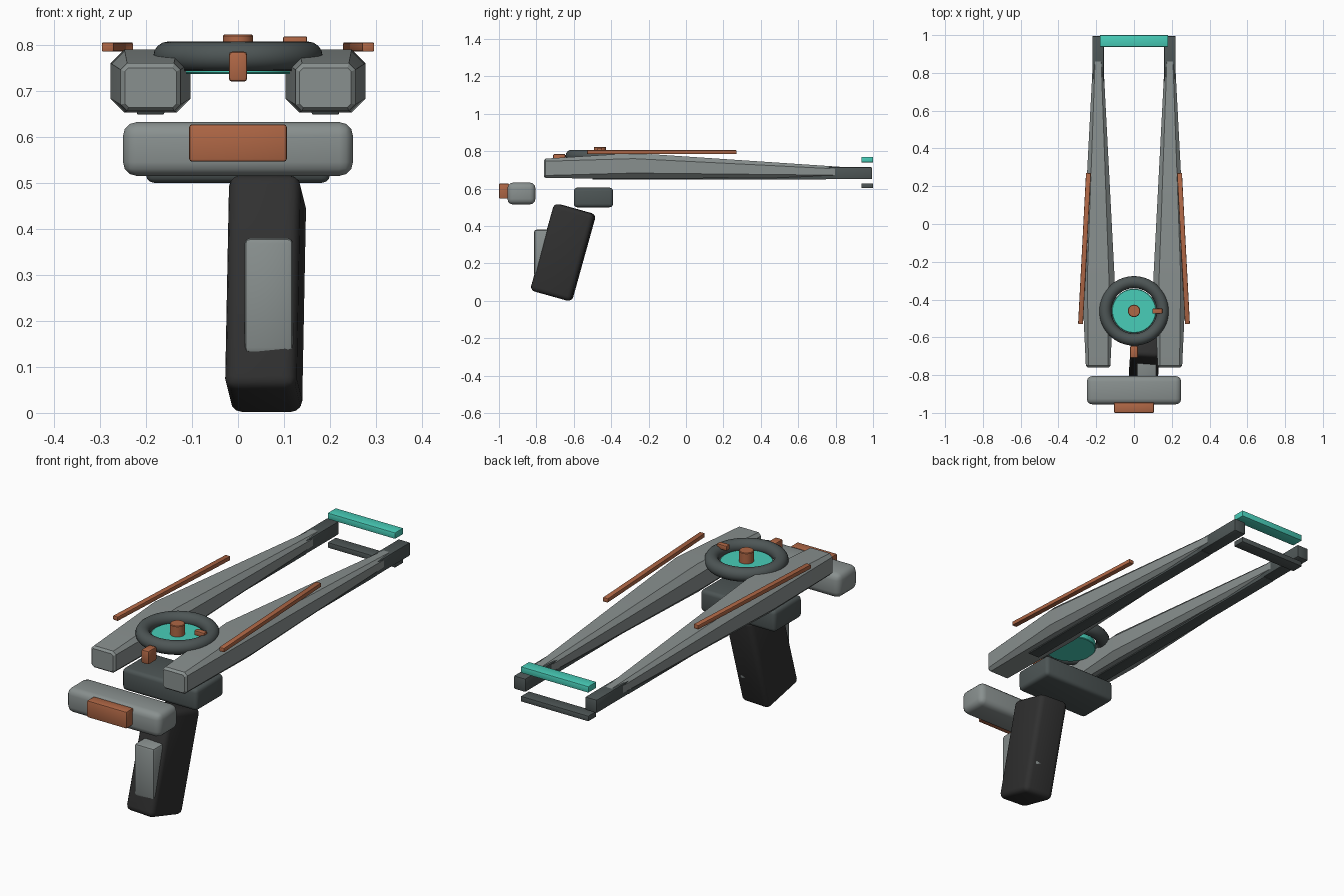
import bpy
import bmesh
from math import radians, atan2
from mathutils import Matrix, Vector

default = bpy.data.objects.get("Cube")
if default:
    bpy.data.objects.remove(default, do_unlink=True)


def material(name, rgb):
    mat = bpy.data.materials.new(name)
    mat.use_nodes = True
    mat.diffuse_color = (*rgb, 1)
    mat.node_tree.nodes["Principled BSDF"].inputs["Base Color"].default_value = (*rgb, 1)
    return mat


GREY = material("light grey", (0.25, 0.28, 0.275))
SLATE = material("dark slate", (0.075, 0.092, 0.092))
BLACK = material("black rubber", (0.03, 0.03, 0.03))
COPPER = material("copper", (0.43, 0.135, 0.06))
TEAL = material("teal", (0.065, 0.61, 0.48))


def finish(bm, name, mat, bevel=0.0, segments=3):
    """Bevel the sharp edges, then turn the bmesh into a smooth-shaded object."""
    bmesh.ops.recalc_face_normals(bm, faces=bm.faces)
    if bevel:
        sharp = [e for e in bm.edges if e.calc_face_angle(0) > radians(30)]
        bmesh.ops.bevel(bm, geom=sharp, offset=bevel, segments=segments,
                        profile=0.5, affect='EDGES', clamp_overlap=True)
    mesh = bpy.data.meshes.new(name)
    bm.to_mesh(mesh)
    bm.free()
    mesh.materials.append(mat)
    obj = bpy.data.objects.new(name, mesh)
    bpy.context.collection.objects.link(obj)
    bpy.ops.object.select_all(action='DESELECT')
    obj.select_set(True)
    bpy.context.view_layer.objects.active = obj
    bpy.ops.object.shade_smooth_by_angle(angle=radians(30))
    return obj


def box(name, mat, x, y, z, bevel=0.005, segments=2):
    """Bevelled box spanning the given ranges."""
    bm = bmesh.new()
    bmesh.ops.create_cube(bm, size=1)
    for v in bm.verts:
        v.co = Vector([(a + b) / 2 + c * (b - a) for (a, b), c in zip((x, y, z), v.co)])
    return finish(bm, name, mat, bevel, segments)


def disc(name, mat, centre, radius, z, sides=48, bevel=0.003):
    """Upright cylinder spanning a height range."""
    bm = bmesh.new()
    bmesh.ops.create_cone(bm, cap_ends=True, segments=sides, radius1=radius,
                          radius2=radius, depth=z[1] - z[0])
    bmesh.ops.translate(bm, verts=bm.verts, vec=(*centre, (z[0] + z[1]) / 2))
    return finish(bm, name, mat, bevel, 1)


def ring(name, mat, centre, major, minor, sides=64, tube=16):
    """Torus spun from a circle."""
    bm = bmesh.new()
    circle = bmesh.ops.create_circle(bm, segments=tube, radius=minor)["verts"]
    bmesh.ops.rotate(bm, verts=circle, matrix=Matrix.Rotation(radians(90), 3, 'X'))
    bmesh.ops.translate(bm, verts=circle, vec=(major, 0, 0))
    bmesh.ops.spin(bm, geom=bm.verts[:] + bm.edges[:], axis=(0, 0, 1),
                   angle=radians(360), steps=sides, use_merge=True)
    bmesh.ops.remove_doubles(bm, verts=bm.verts, dist=0.0001)
    bmesh.ops.translate(bm, verts=bm.verts, vec=centre)
    return finish(bm, name, mat)


def prong(name, side):
    """Chamfered beam lofted through (y, half width, bottom, top, chamfer)."""
    sections = [(-0.76, 0.056, 0.664, 0.75, 0.008), (-0.75, 0.065, 0.656, 0.76, 0.014),
                (-0.28, 0.087, 0.653, 0.79, 0.03), (0.95, 0.023, 0.66, 0.708, 0.01)]
    bm = bmesh.new()
    loops = []
    for y, w, lo, hi, c in sections:
        outline = [(w, lo + c), (w, hi - c), (w - c, hi), (c - w, hi),
                   (-w, hi - c), (-w, lo + c), (c - w, lo), (w - c, lo)]
        loops.append([bm.verts.new((side * 0.19 + px, y, pz)) for px, pz in outline])
    for a, b in zip(loops, loops[1:]):
        for i in range(len(a)):
            j = (i + 1) % len(a)
            bm.faces.new((a[i], a[j], b[j], b[i]))
    bm.faces.new(loops[0])
    bm.faces.new(loops[-1])
    return finish(bm, name, GREY)


# Rear stock and its pad
box("stock", GREY, (-0.25, 0.25), (-0.955, -0.805), (0.515, 0.632), 0.03, 3)
box("stock_pad", COPPER, (-0.106, 0.106), (-1.0, -0.945), (0.546, 0.627), 0.006)

# Body block under the prongs
box("body_block", SLATE, (-0.2, 0.2), (-0.6, -0.39), (0.5, 0.605), 0.018, 3)

# Leaning grip with an upright insert
grip = box("grip", BLACK, (-0.078, 0.078), (-0.113, 0.113), (-0.242, 0.242), 0.025, 3)
grip.location = (0.06, -0.657, 0.259)
grip.rotation_euler = (radians(-15.6), 0, radians(-4))
box("grip_insert", GREY, (0.014, 0.12), (-0.812, -0.574), (0.13, 0.38), 0.012)

# Mirrored prongs with tips, underside strips and angled rails
for label, s in (("left", 1), ("right", -1)):
    prong(label + "_prong", s)
    mid = s * 0.19
    box(label + "_prong_tip", SLATE, (mid - 0.031, mid + 0.031), (0.72, 0.995), (0.65, 0.714))
    box(label + "_underside_strip", SLATE, (mid - 0.03, mid + 0.03), (-0.5, 0.75),
        (0.648, 0.675), 0.004)
    rail = box(label + "_rail", COPPER, (-0.013, 0.013), (-0.4, 0.4), (-0.01, 0.01), 0.003)
    rail.location = (s * 0.262, -0.13, 0.795)
    rail.rotation_euler.z = s * atan2(0.042, 0.8)

# Dial: ring, disc, hub, marker and front catch
hub = (0, -0.46)
ring("dial_ring", SLATE, (*hub, 0.775), 0.152, 0.032)
disc("dial_disc", TEAL, hub, 0.117, (0.737, 0.77))
disc("dial_hub", COPPER, hub, 0.033, (0.76, 0.822), 24)
box("dial_marker", COPPER, (0.098, 0.15), (-0.474, -0.448), (0.795, 0.818), 0.003)
box("front_catch", COPPER, (-0.02, 0.02), (-0.71, -0.645), (0.72, 0.785), 0.007)

# Crossbars at the far end
box("upper_crossbar", TEAL, (-0.18, 0.18), (0.938, 1.0), (0.74, 0.77), 0.003)
box("lower_crossbar", SLATE, (-0.18, 0.18), (0.938, 1.0), (0.602, 0.628), 0.003)
